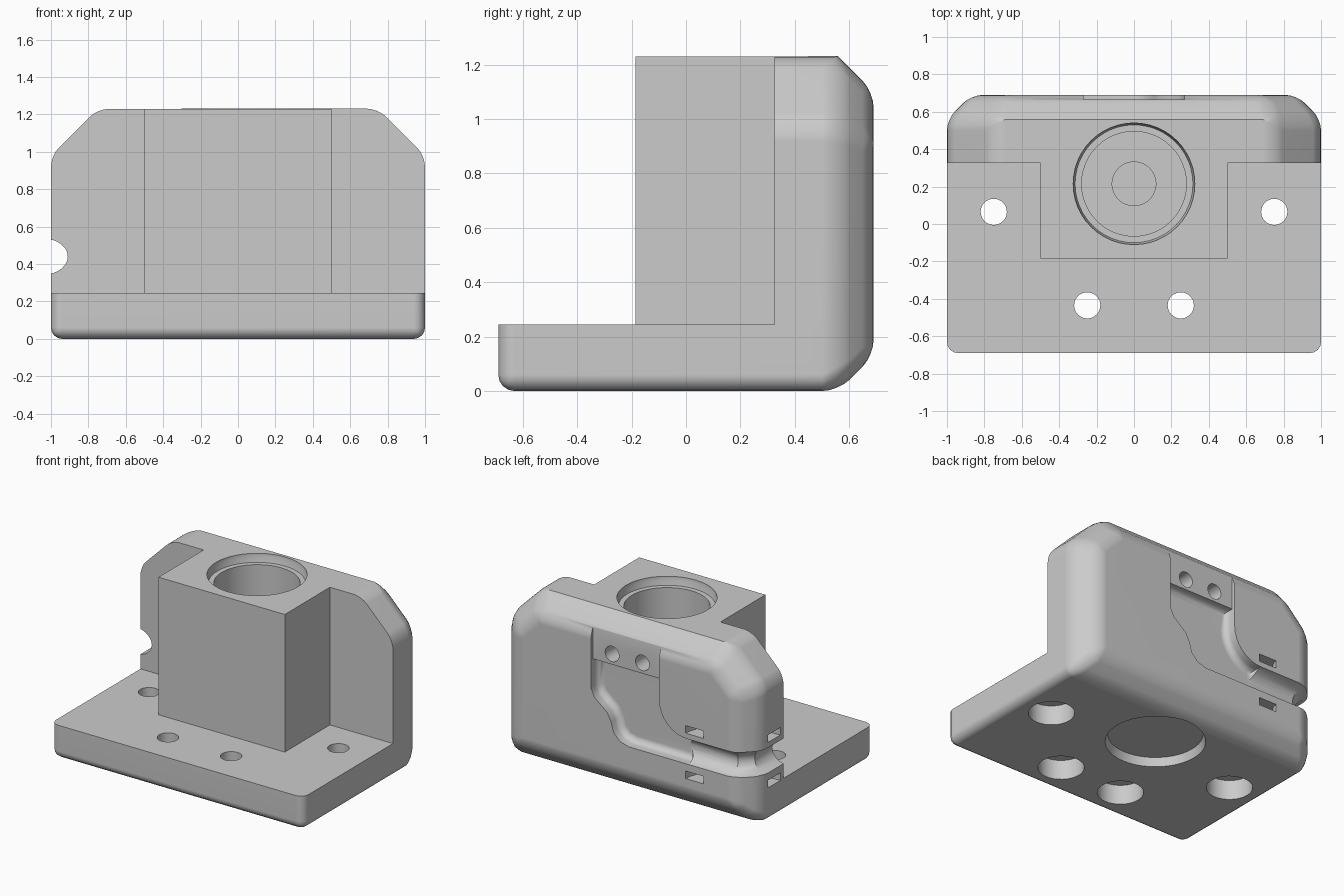
import bpy, bmesh, math
from mathutils import Vector

cube = bpy.data.objects.get("Cube")
if cube:
    bpy.data.objects.remove(cube, do_unlink=True)

grey = bpy.data.materials.new("light_grey")
grey.use_nodes = True
grey.diffuse_color = (0.6, 0.6, 0.6, 1)
grey.node_tree.nodes["Principled BSDF"].inputs["Base Color"].default_value = (0.6, 0.6, 0.6, 1)


def finish(bm, name):
    bmesh.ops.recalc_face_normals(bm, faces=bm.faces)
    mesh = bpy.data.meshes.new(name)
    bm.to_mesh(mesh)
    bm.free()
    mesh.materials.append(grey)
    obj = bpy.data.objects.new(name, mesh)
    bpy.context.collection.objects.link(obj)
    return obj


def loft(bm, rings):
    """Closed solid through rings of equal point count; returns the last cap."""
    loops = [[bm.verts.new(p) for p in ring] for ring in rings]
    n = len(loops[0])
    for a, b in zip(loops, loops[1:]):
        for i in range(n):
            j = (i + 1) % n
            bm.faces.new((a[i], a[j], b[j], b[i]))
    bm.faces.new(loops[0][::-1])
    cap = bm.faces.new(loops[-1])
    bmesh.ops.recalc_face_normals(bm, faces=bm.faces)
    return cap


def plan_prism(points, z0, z1):
    bm = bmesh.new()
    loft(bm, [[(x, y, z) for x, y in points] for z in (z0, z1)])
    return finish(bm, "cutter")


def turned(profile, x, y, sides=48):
    """Stack of circles (radius, z) about a vertical axis."""
    bm = bmesh.new()
    angles = [2 * math.pi * i / sides for i in range(sides)]
    loft(bm, [[(x + r * math.cos(a), y + r * math.sin(a), z) for a in angles]
              for r, z in profile])
    return finish(bm, "cutter")


def cut(body, cutter):
    cutter.hide_render = True
    mod = body.modifiers.new("cut", 'BOOLEAN')
    mod.operation = 'DIFFERENCE'
    mod.solver = 'EXACT'
    mod.object = cutter
    bpy.context.view_layer.objects.active = body
    bpy.ops.object.modifier_apply(modifier=mod.name)
    bpy.data.objects.remove(cutter, do_unlink=True)


# Full body: chamfered silhouette, chamfered back, rounded edges
TOP, BACK, CH = 1.23, 0.69, 0.13
bm = bmesh.new()
outline = [(-1, 0), (1, 0), (1, 0.98), (0.75, TOP), (-0.75, TOP), (-1, 0.98)]
back = loft(bm, [[(x, y, z) for x, z in outline] for y in (-BACK, BACK - CH)])
bmesh.ops.inset_region(bm, faces=[back], thickness=CH, use_even_offset=True)
for v in back.verts:
    v.co.y = BACK
bm.normal_update()
ridge = [e for e in bm.edges if all(v.co.z > TOP - 0.01 and v.co.y > 0 for v in e.verts)
         and abs(e.verts[0].co.x - e.verts[1].co.x) > 0.1]
edges = [e for e in bm.edges if e not in ridge and e.calc_face_angle(0) > 0.3]
bmesh.ops.bevel(bm, geom=edges, offset=0.06, segments=4, profile=0.5,
                affect='EDGES', clamp_overlap=True)
body = finish(bm, "motor_block_bracket")
body.name = body.data.name = "bearing_block"

# Open space around the upright block and above the base plate
cut(body, plan_prism([(-1.2, 0.325), (-0.5, 0.325), (-0.5, -0.185), (0.5, -0.185),
                      (0.5, 0.325), (1.2, 0.325), (1.2, -0.9), (-1.2, -0.9)], 0.245, 1.5))

# Stepped bore, small centre hole and shallow recess underneath
cut(body, turned([(0.117, 0.08), (0.117, 0.15), (0.28, 0.1501), (0.28, 1.17),
                  (0.315, 1.1701), (0.325, 1.21), (0.325, 1.3)], 0, 0.215))
cut(body, turned([(0.325, -0.1), (0.325, 0.0), (0.31, 0.06)], 0, 0.215))

# Counterbored screw holes
for side in (-1, 1):
    for x, y in ((0.75, 0.065), (0.25, -0.435)):
        cut(body, turned([(0.15, -0.1), (0.15, 0.14), (0.07, 0.1401), (0.07, 0.4)],
                         side * x, y, 32))

# Shallow recess high on the back, with two sockets
cut(body, plan_prism([(-0.27, 0.665), (0.27, 0.665), (0.27, 0.9), (-0.27, 0.9)], 0.8, 1.3))
for x in (-0.12, 0.12):
    bm = bmesh.new()
    angles = [2 * math.pi * i / 24 for i in range(24)]
    loft(bm, [[(x + 0.055 * math.cos(a), y, 0.965 + 0.055 * math.sin(a)) for a in angles]
              for y in (0.54, 0.8)])
    cut(body, finish(bm, "cutter"))

# Cable pocket below the recess, with rounded floor edges
arc = [(-0.49 + 0.22 * math.cos(a), 0.75 - 0.22 * math.sin(a))
       for a in [math.pi / 2 * i / 8 for i in range(9)]]
swoop = [(-0.5, 0.35), (-0.03, 0.35), (0.04, 0.37), (0.09, 0.42), (0.11, 0.49), (0.14, 0.55),
         (0.19, 0.59), (0.24, 0.63), (0.27, 0.69), (0.27, 0.89)]
bm = bmesh.new()
floor = loft(bm, [[(x, y, z) for x, z in [(-0.27, 0.89)] + arc + swoop]
                  for y in (0.8, BACK - 0.09)])
bmesh.ops.bevel(bm, geom=list(floor.edges), offset=0.05, segments=4, profile=0.5,
                affect='EDGES', clamp_overlap=True)
cut(body, finish(bm, "cutter"))

# Cable groove running along the back, round the corner and along the side
bm = bmesh.new()
rings = []
for i in range(13):
    t = math.pi * i / 12
    z = 0.44 - 0.09 * math.cos(t)
    d = 0.09 * math.sin(t) ** 1.3 if 0 < i < 12 else 0.0
    k = d * math.tan(math.pi / 8)
    rings.append([(p.x, p.y, z) for p in map(Vector, (
        (-0.1, BACK - d), (-1 + CH + k, BACK - d), (-1 + d, BACK - CH - k),
        (-1 + d, 0.2), (-1.2, 0.2), (-1.2, 0.9), (-0.1, 0.9)))])
loft(bm, rings)
cut(body, finish(bm, "cutter"))

# Curved tie slots above and below the groove
sweep = [math.radians(a) for a in range(-130, 41, 10)]
band = [(-1 + (0.45 + w) * math.cos(a), BACK + (0.26 + w) * math.sin(a))
        for w, run in ((0.07, sweep), (-0.07, sweep[::-1])) for a in run]
for z in (0.27, 0.595):
    cut(body, plan_prism(band, z - 0.027, z + 0.027))

# Smooth shading with crisp edges
bpy.ops.object.select_all(action='DESELECT')
body.select_set(True)
bpy.context.view_layer.objects.active = body
bpy.ops.object.shade_smooth_by_angle(angle=math.radians(30))
body.modifiers.new("even_shading", 'WEIGHTED_NORMAL').keep_sharp = True
